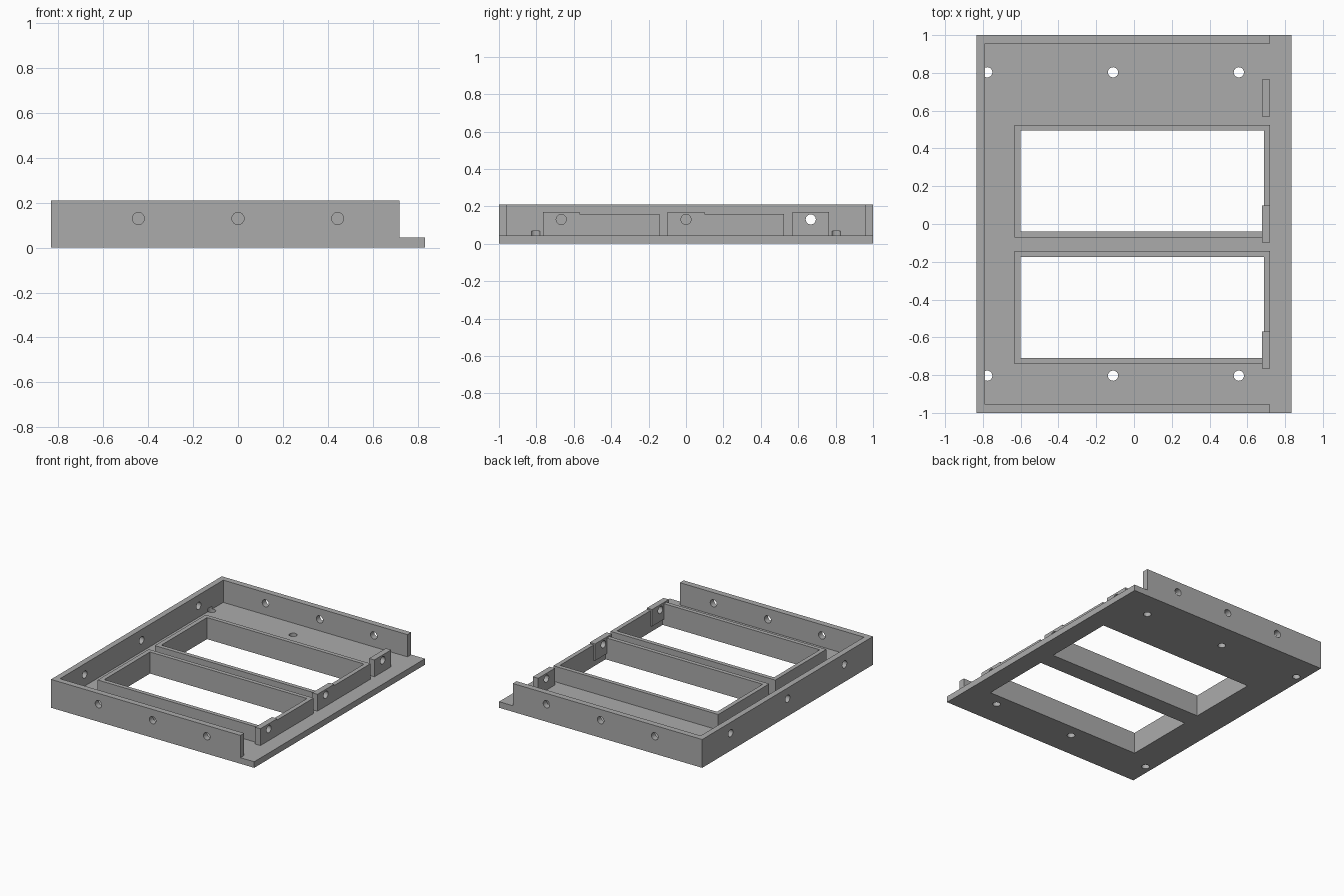
import bpy, bmesh, math
from mathutils import Matrix, Vector

if "Cube" in bpy.data.objects:
    bpy.data.objects.remove(bpy.data.objects["Cube"])

grey = bpy.data.materials.new("plain grey")
grey.diffuse_color = (0.41, 0.41, 0.41, 1)
grey.use_nodes = True
grey.node_tree.nodes["Principled BSDF"].inputs["Base Color"].default_value = grey.diffuse_color

FLOOR, RIM_TOP, FRAME_TOP, TAB_TOP = 0.045, 0.21, 0.16, 0.17
HOLE_R, HOLE_Z = 0.027, 0.13


def make_object(name, bm):
    bmesh.ops.recalc_face_normals(bm, faces=bm.faces)
    mesh = bpy.data.meshes.new(name)
    bm.to_mesh(mesh)
    bm.free()
    mesh.materials.append(grey)
    obj = bpy.data.objects.new(name, mesh)
    bpy.context.collection.objects.link(obj)
    return obj


def prism(name, points, z0, z1):
    """Extrude an outline in x, y from z0 up to z1."""
    bm = bmesh.new()
    face = bm.faces.new([bm.verts.new((x, y, z0)) for x, y in points])
    top = bmesh.ops.extrude_face_region(bm, geom=[face])["geom"]
    verts = [v for v in top if isinstance(v, bmesh.types.BMVert)]
    bmesh.ops.translate(bm, verts=verts, vec=(0, 0, z1 - z0))
    return make_object(name, bm)


def box(name, x0, x1, y0, y1, z0, z1):
    return prism(name, [(x0, y0), (x1, y0), (x1, y1), (x0, y1)], z0, z1)


def drills(name, centres, axis, length):
    """Set of cylinders along one axis, used as a cutter."""
    bm = bmesh.new()
    turn = Vector((0, 0, 1)).rotation_difference(Vector(axis)).to_matrix().to_4x4()
    for c in centres:
        bmesh.ops.create_cone(bm, cap_ends=True, segments=32, radius1=HOLE_R,
                              radius2=HOLE_R, depth=length,
                              matrix=Matrix.Translation(c) @ turn)
    return make_object(name, bm)


def combine(obj, other, operation):
    """Apply a boolean to obj."""
    mod = obj.modifiers.new("boolean", 'BOOLEAN')
    mod.operation, mod.object, mod.solver = operation, other, 'EXACT'
    bpy.context.view_layer.update()
    graph = bpy.context.evaluated_depsgraph_get()
    mesh = bpy.data.meshes.new_from_object(obj.evaluated_get(graph))
    obj.modifiers.clear()
    obj.data = mesh


# Main parts: floor plate and U-shaped rim open on the right
base = box("base_plate", -0.833, 0.833, -1, 1, 0, FLOOR)
rim = prism("rim_wall", [(-0.833, -1), (0.72, -1), (0.72, -0.956), (-0.79, -0.956),
                         (-0.79, 0.956), (0.72, 0.956), (0.72, 1), (-0.833, 1)],
            FLOOR, RIM_TOP)

# Raised frames around the two openings
frames, cutters = [], []
for name, y0, y1 in (("rear_window_frame", -0.072, 0.525),
                     ("front_window_frame", -0.74, -0.143)):
    frame = box(name, -0.632, 0.72, y0, y1, FLOOR, FRAME_TOP)
    opening = box(name + "_cutter", -0.60, 0.688, y0 + 0.031, y1 - 0.031, -0.1, 0.4)
    combine(frame, opening, 'DIFFERENCE')
    combine(base, opening, 'DIFFERENCE')
    frames.append(frame)
    cutters.append(opening)

# Screw tabs on the open side: one freestanding, two merged into the frames
tabs = [box("screw_tab", 0.677, 0.72, y - 0.098, y + 0.098, FLOOR, TAB_TOP)
        for y in (0.667, 0.0, -0.667)]
for frame, tab in zip(frames, tabs[1:]):
    combine(frame, tab, 'UNION')
    cutters.append(tab)

# Screw holes through floor, front and back walls, left wall and tabs
floor_drill = drills("floor_hole_cutter", [(x, y, 0) for x in (-0.777, -0.111, 0.555)
                                           for y in (-0.803, 0.803)], (0, 0, 1), 0.134)
wall_drill = drills("wall_hole_cutter", [(x, y, HOLE_Z) for x in (-0.444, 0, 0.444)
                                         for y in (-0.98, 0.98)], (0, 1, 0), 0.2)
side_drill = drills("side_hole_cutter", [(x, y, HOLE_Z) for x in (-0.81, 0.70)
                                         for y in (-0.667, 0, 0.667)], (1, 0, 0), 0.14)
combine(base, floor_drill, 'DIFFERENCE')
for drill in (floor_drill, wall_drill, side_drill):
    combine(rim, drill, 'DIFFERENCE')
for part in frames + [tabs[0]]:
    combine(part, side_drill, 'DIFFERENCE')

# Remove helpers, smooth only the hole walls
for helper in cutters + [floor_drill, wall_drill, side_drill]:
    bpy.data.objects.remove(helper, do_unlink=True)
bpy.ops.object.select_all(action='DESELECT')
for part in [base, rim, tabs[0]] + frames:
    part.select_set(True)
    bpy.context.view_layer.objects.active = part
bpy.ops.object.shade_smooth_by_angle(angle=math.radians(30))
